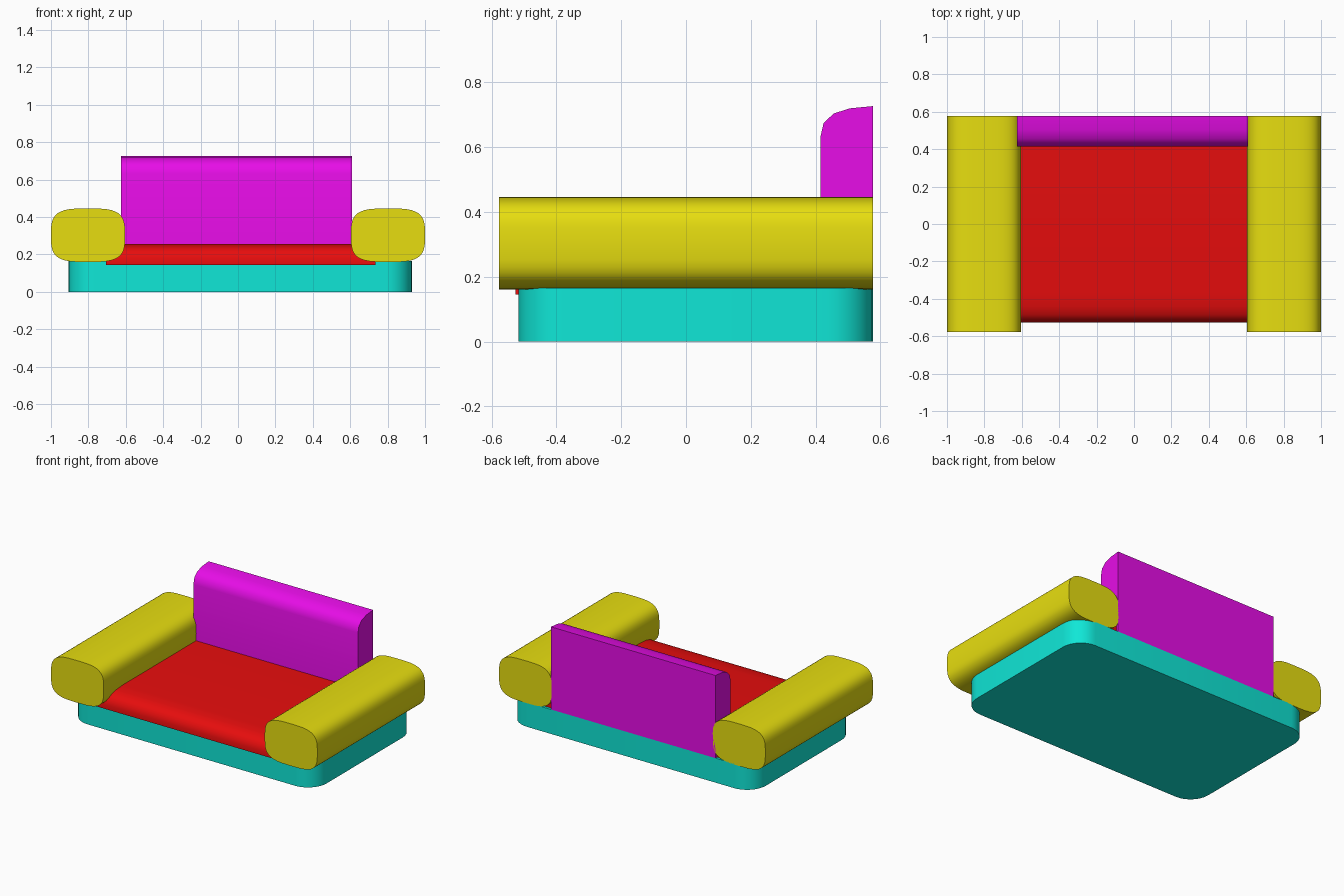
import bpy, bmesh
from math import sin, cos, pi, copysign, radians
from mathutils import Vector

cube = bpy.data.objects.get("Cube")
if cube:
    bpy.data.objects.remove(cube, do_unlink=True)


def material(name, rgb):
    mat = bpy.data.materials.new(name)
    mat.use_nodes = True
    mat.diffuse_color = (*rgb, 1)
    mat.node_tree.nodes["Principled BSDF"].inputs["Base Color"].default_value = (*rgb, 1)
    return mat


def extrude_profile(name, points, direction, mat):
    """Extrude a closed profile along a direction into a capped solid."""
    bm = bmesh.new()
    face = bm.faces.new([bm.verts.new(p) for p in points])
    result = bmesh.ops.extrude_face_region(bm, geom=[face], use_keep_orig=True)
    moved = [g for g in result["geom"] if isinstance(g, bmesh.types.BMVert)]
    bmesh.ops.translate(bm, verts=moved, vec=Vector(direction))
    bmesh.ops.recalc_face_normals(bm, faces=bm.faces)
    mesh = bpy.data.meshes.new(name)
    bm.to_mesh(mesh)
    bm.free()
    mesh.materials.append(mat)
    obj = bpy.data.objects.new(name, mesh)
    bpy.context.collection.objects.link(obj)
    bpy.ops.object.select_all(action="DESELECT")
    obj.select_set(True)
    bpy.context.view_layer.objects.active = obj
    bpy.ops.object.shade_smooth_by_angle(angle=radians(35))
    return obj


def rounded_rect(x0, x1, y0, y1, r, steps=8):
    corners = [(x1 - r, y1 - r), (x0 + r, y1 - r), (x0 + r, y0 + r), (x1 - r, y0 + r)]
    return [(cx + r * cos((q + i / steps) * pi / 2), cy + r * sin((q + i / steps) * pi / 2), 0)
            for q, (cx, cy) in enumerate(corners) for i in range(steps + 1)]


def superellipse(cx, cz, a, b, y, power=3.5, count=40):
    def bend(v):
        return copysign(abs(v) ** (2 / power), v)
    angles = [2 * pi * i / count for i in range(count)]
    return [(cx + a * bend(cos(t)), y, cz + b * bend(sin(t))) for t in angles]


teal = material("teal", (0.005, 0.8, 0.68))
red = material("red", (0.8, 0.004, 0.004))
magenta = material("magenta", (0.8, 0.004, 0.8))
yellow = material("yellow", (0.8, 0.73, 0.005))

# Base plinth with rounded upright corners
extrude_profile("base", rounded_rect(-0.905, 0.93, -0.517, 0.577, 0.14), (0, 0, 0.166), teal)

# Seat cushion with a rolled front edge
seat = [(0.56, 0.145), (-0.526, 0.145), (-0.526, 0.175), (-0.515, 0.212),
        (-0.485, 0.236), (-0.44, 0.249), (-0.37, 0.255), (0.56, 0.255)]
extrude_profile("seat", [(-0.705, y, z) for y, z in seat], (1.44, 0, 0), red)

# Backrest with a rounded top front edge
back = [(0.577, 0.166), (0.415, 0.166), (0.415, 0.632), (0.425, 0.675),
        (0.456, 0.704), (0.505, 0.72), (0.577, 0.727)]
extrude_profile("backrest", [(-0.625, y, z) for y, z in back], (1.235, 0, 0), magenta)

# Pillow-shaped arms
for name, side in (("left_arm", 1), ("right_arm", -1)):
    extrude_profile(name, superellipse(side * 0.802, 0.303, 0.198, 0.143, -0.577),
                    (0, 1.154, 0), yellow)
